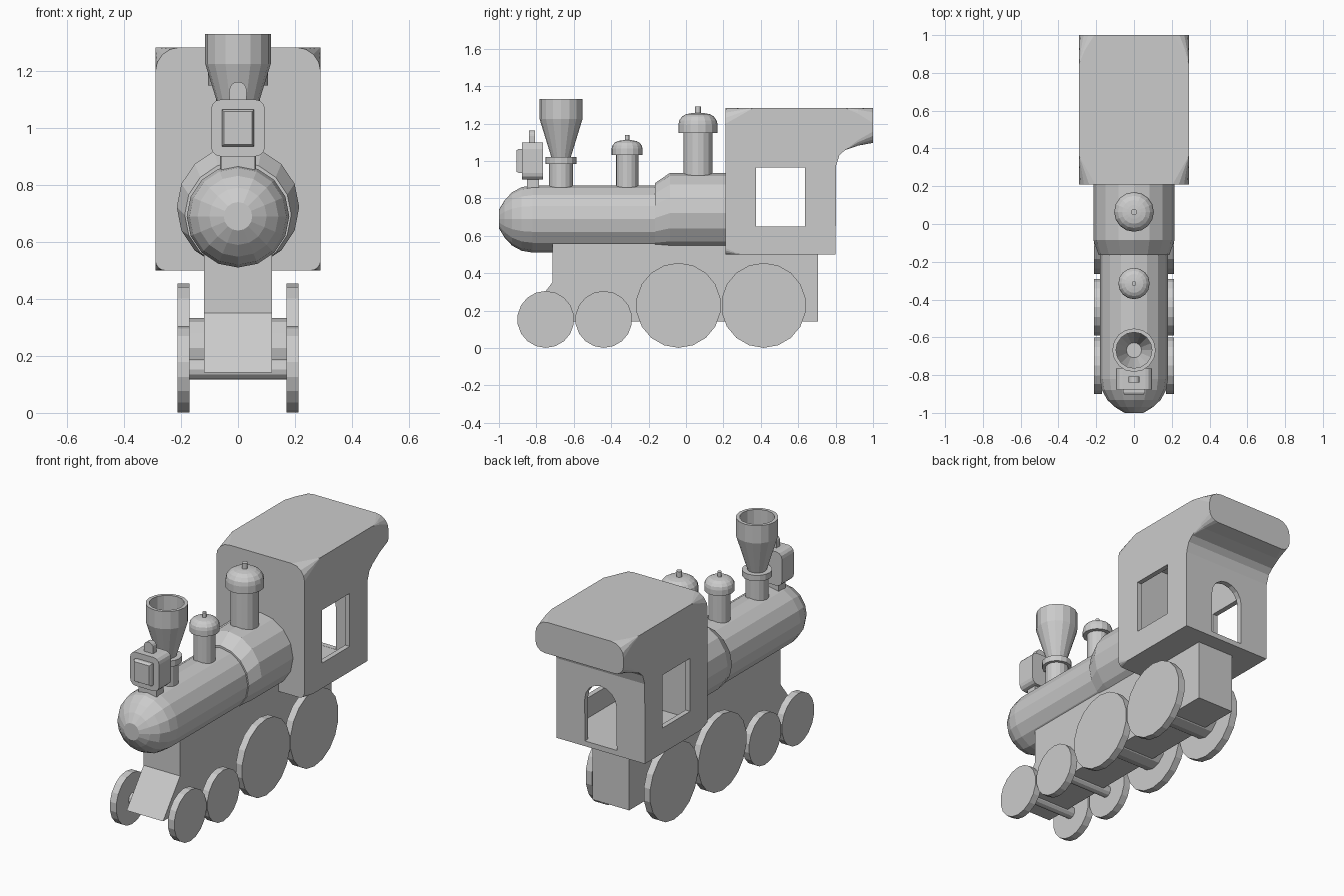
import bpy, bmesh, math
from math import pi, sin, cos

if "Cube" in bpy.data.objects:
    bpy.data.objects.remove(bpy.data.objects["Cube"])


def finish(name, bm):
    bmesh.ops.remove_doubles(bm, verts=bm.verts, dist=1e-5)
    bmesh.ops.recalc_face_normals(bm, faces=bm.faces)
    me = bpy.data.meshes.new(name)
    bm.to_mesh(me)
    bm.free()
    ob = bpy.data.objects.new(name, me)
    bpy.context.collection.objects.link(ob)
    return ob


def loft(name, rings):
    """Skin closed rings of equal length and cap both ends."""
    bm = bmesh.new()
    vs = [[bm.verts.new(p) for p in ring] for ring in rings]
    n = len(vs[0])
    for a, b in zip(vs, vs[1:]):
        for i in range(n):
            j = (i + 1) % n
            bm.faces.new((a[i], a[j], b[j], b[i]))
    bm.faces.new(vs[0])
    bm.faces.new(vs[-1])
    return finish(name, bm)


def lathe(name, profile, place, n=16):
    """profile: (radius, height); place maps (a, b, height) to a 3D point."""
    return loft(name, [[place(r * sin(2 * pi * i / n), r * cos(2 * pi * i / n), h)
                        for i in range(n)] for r, h in profile])


def prism(name, pts, axis, lo, hi):
    """Extrude a 2D outline along x (pts are y,z) or y (pts are x,z)."""
    put = (lambda a, b, t: (t, a, b)) if axis == 'x' else (lambda a, b, t: (a, t, b))
    return loft(name, [[put(a, b, t) for a, b in pts] for t in (lo, hi)])


def rect(a0, a1, b0, b1):
    return [(a0, b0), (a1, b0), (a1, b1), (a0, b1)]


def round_rect(hw, z0, z1, rb, rt, k=4):
    pts = []
    for sx, z, r, start in ((1, z0, rb, -90), (1, z1, rt, 0), (-1, z1, rt, 90), (-1, z0, rb, 180)):
        cz = z + r if z == z0 else z - r
        for i in range(k + 1):
            t = math.radians(start + 90 * i / k)
            pts.append((sx * (hw - r) + r * cos(t), cz + r * sin(t)))
    return pts


def upright(y):
    return lambda a, b, h: (a, y + b, h)


# Boiler with rounded nose, and wider rear firebox
nose = [(0.18 * sin(t), -0.82 - 0.18 * cos(t)) for t in (math.radians(d) for d in (16, 34, 52, 71, 90))]
nose[0] = (0.05, -1.0)
lathe("boiler", nose + [(0.18, -0.1)], lambda a, b, h: (a, h, 0.69 + b))
firebox = []
for r, y, cz in ((0.187, -0.165, 0.695), (0.215, -0.085, 0.722), (0.215, 0.22, 0.722)):
    firebox.append([(r * sin(2 * pi * i / 16), y, cz + r * cos(2 * pi * i / 16)) for i in range(16)])
loft("firebox", firebox)

# Under frame with sloping front
prism("frame", [(-0.875, 0.142), (0.705, 0.142), (0.705, 0.51), (0.22, 0.51), (0.22, 0.6),
                (-0.715, 0.6), (-0.715, 0.35)], 'x', -0.12, 0.12)

# Wheels and axles
for i, (y, r, ra) in enumerate(((-0.75, 0.152, 0.035), (-0.44, 0.152, 0.035),
                                (-0.04, 0.227, 0.105), (0.415, 0.227, 0.105))):
    def across(a, b, h, y=y, z=r + 0.001):
        return (h, y + a, z + b)
    for side, s in (("left", -1), ("right", 1)):
        lathe(f"wheel_{i}_{side}", [(r, s * 0.17), (r, s * 0.212)], across, 18)
    lathe(f"axle_{i}", [(ra, -0.18), (ra, 0.18)], across, 12)

# Smokestack with hollow flared top
lathe("smokestack", [(0.064, 0.83), (0.064, 0.985), (0.082, 0.985), (0.082, 1.02), (0.052, 1.02),
                     (0.115, 1.225), (0.115, 1.33), (0.095, 1.33), (0.095, 1.22), (0.04, 1.06)],
      upright(-0.668))

# Steam domes
for name, y, r, rc, z0, z1, z2, z3, rk in (
        ("front_dome", -0.315, 0.06, 0.083, 0.82, 1.033, 1.11, 1.14, 0.012),
        ("rear_dome", 0.064, 0.078, 0.105, 0.88, 1.15, 1.255, 1.29, 0.016)):
    zs = z1 + 0.42 * (z2 - z1)
    cap = [(rc * (0.35 + 0.65 * cos(t)), zs + (z2 - zs) * sin(t)) for t in (0, pi / 8, pi / 4, 3 * pi / 8, pi / 2)]
    lathe(name, [(r, z0), (r, z1), (rc, z1)] + cap + [(rk, z2 + 0.002), (rk, z3)], upright(y))

# Headlamp: foot, body, raised lens and top knob
prism("lamp_foot", rect(-0.06, 0.06, 0.83, 0.91), 'y', -0.85, -0.785)
prism("lamp_body", round_rect(0.095, 0.9, 1.1, 0.035, 0.035, 3), 'y', -0.877, -0.765)
lens = [(-0.87, 0.057), (-0.893, 0.057), (-0.905, 0.05)]
loft("lamp_lens", [[(x, y, z) for x, z in rect(-w, w, 1 - w - 0.008, 1 + w + 0.008)] for y, w in lens])
prism("lamp_knob", round_rect(0.03, 1.08, 1.162, 0.001, 0.029), 'y', -0.84, -0.807)

# Cab and overhanging roof: rounded ends that fade to square edges
sections = [(0.21, 0.5, 0.035, 0.085), (0.29, 0.5, 0, 0.04), (0.36, 0.5, 0, 0), (0.80, 0.5, 0, 0),
            (0.802, 0.975, 0, 0), (0.82, 1.03, 0, 0), (0.85, 1.058, 0, 0),
            (0.92, 1.082, 0.03, 0.03), (1.0, 1.097, 0.06, 0.08)]
cab = loft("cab", [[(x, y, z) for x, z in round_rect(0.29, z0, 1.283, rb, rt)]
                   for y, z0, rb, rt in sections])

# Hollow interior, side windows and arched rear doorway
arch = [(-0.105, 0.531), (0.105, 0.531)] + [(0.105 * cos(pi * i / 8), 0.78 + 0.105 * sin(pi * i / 8)) for i in range(9)]
cutters = [prism("cut_room", rect(0.24, 0.77, 0.53, 1.2), 'x', -0.26, 0.26),
           prism("cut_windows", rect(0.375, 0.635, 0.65, 0.965), 'x', -0.5, 0.5),
           prism("cut_door", arch, 'y', 0.6, 0.9)]
bpy.context.view_layer.objects.active = cab
for c in cutters:
    c.hide_render = True
    m = cab.modifiers.new(c.name, 'BOOLEAN')
    m.operation, m.solver, m.object = 'DIFFERENCE', 'EXACT', c
    bpy.ops.object.modifier_apply(modifier=m.name)
    bpy.data.objects.remove(c)
